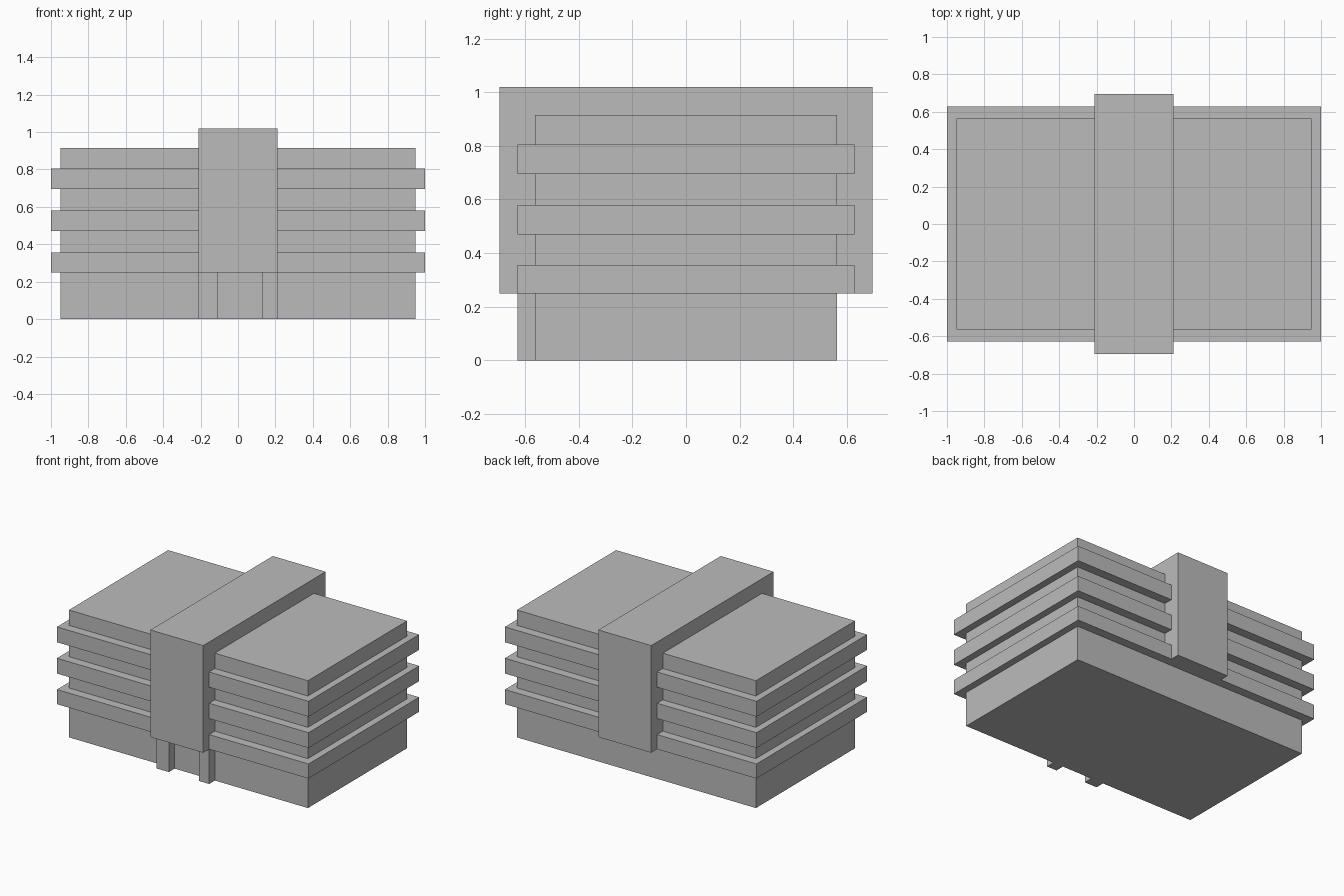
import bpy

if "Cube" in bpy.data.objects:
    bpy.data.objects.remove(bpy.data.objects["Cube"])

grey = bpy.data.materials.new("plain grey")
grey.diffuse_color = (0.5, 0.5, 0.5, 1.0)
grey.use_nodes = True
grey.node_tree.nodes["Principled BSDF"].inputs["Base Color"].default_value = grey.diffuse_color


def box(name, x, y, z):
    """Add a box spanning the given (min, max) ranges."""
    bpy.ops.mesh.primitive_cube_add(size=1)
    ob = bpy.context.object
    ob.name = name
    ranges = (x, y, z)
    for v in ob.data.vertices:
        v.co = [r[0] if c < 0 else r[1] for c, r in zip(v.co, ranges)]
    ob.data.update()
    ob.data.materials.append(grey)
    return ob


# Main building block
box("main_block", (-0.95, 0.95), (-0.563, 0.563), (0, 0.915))

# Projecting floor bands around the block
for i, (z0, z1) in enumerate([(0.25, 0.355), (0.47, 0.58), (0.695, 0.805)]):
    box(f"floor_band_{i + 1}", (-1, 1), (-0.628, 0.628), (z0, z1))

# Tall central section wrapping front, roof and back
box("central_tower", (-0.21, 0.21), (-0.695, 0.695), (0.25, 1.02))

# Entrance pillars below the front of the tower
box("entrance_pillar_left", (-0.21, -0.11), (-0.628, -0.55), (0, 0.26))
box("entrance_pillar_right", (0.13, 0.21), (-0.628, -0.55), (0, 0.26))
